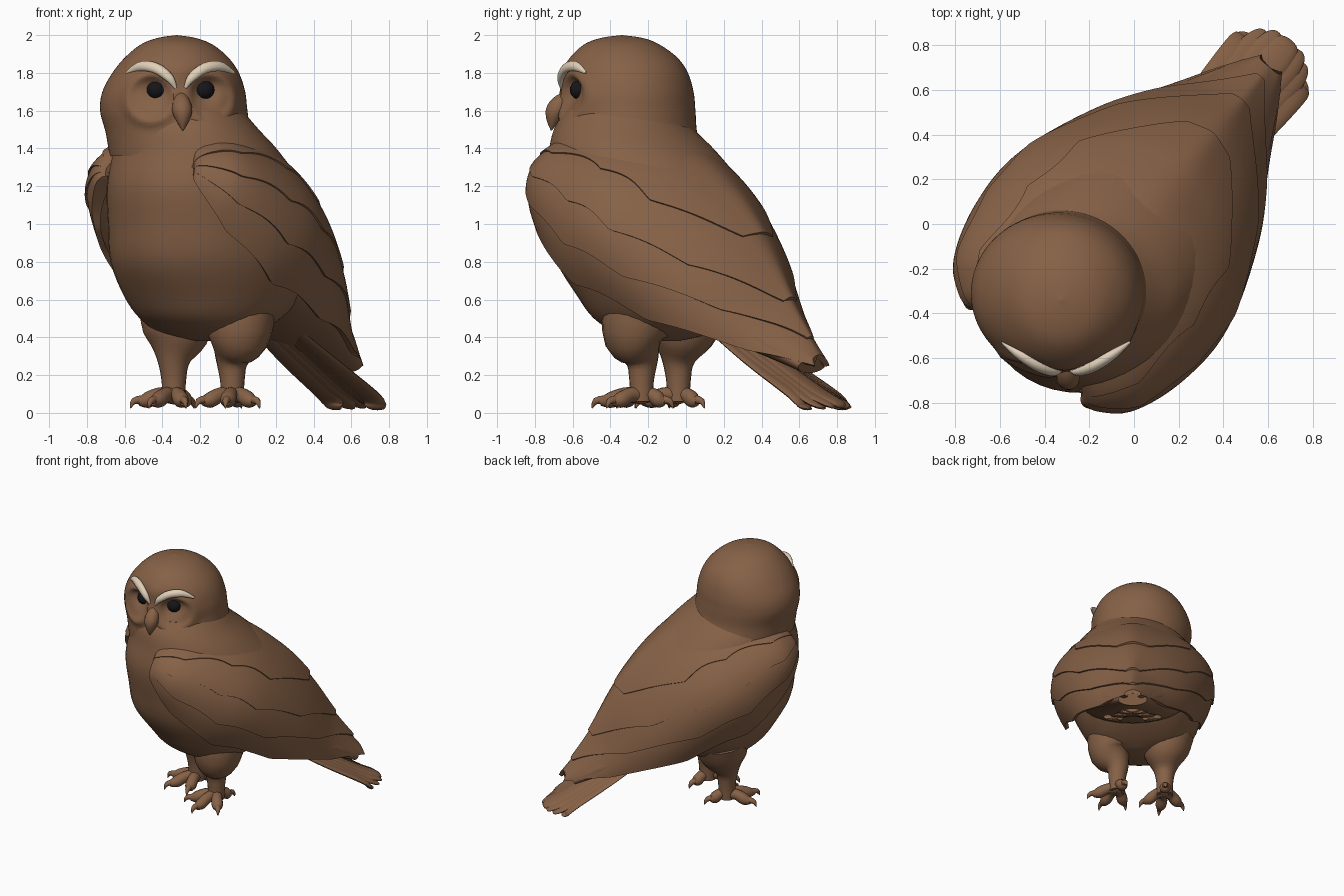
import bpy, bmesh, math
from mathutils import Vector, Matrix

if "Cube" in bpy.data.objects:
    bpy.data.objects.remove(bpy.data.objects["Cube"])

BODY = Matrix.Rotation(math.radians(-40), 4, 'Z') @ Matrix.Translation((0.01, 0, 0))
WORLD = Matrix.Identity(4)


def material(name, rgb):
    m = bpy.data.materials.new(name)
    m.diffuse_color = (*rgb, 1)
    m.use_nodes = True
    m.node_tree.nodes["Principled BSDF"].inputs["Base Color"].default_value = m.diffuse_color
    return m


BROWN = material("brown plumage", (0.24, 0.12, 0.062))
CREAM = material("cream brow", (0.75, 0.63, 0.48))
BLACK = material("black eye", (0.008, 0.008, 0.01))


def spline(pts, u):
    """Smooth interpolation through vectors, u in 0..1."""
    n = len(pts) - 1
    i = min(int(u * n), n - 1)
    f = u * n - i
    a, b, c, d = (pts[max(0, min(n, i + k))] for k in (-1, 0, 1, 2))
    return 0.5 * (2 * b + (c - a) * f + (2 * a - 5 * b + 4 * c - d) * f * f
                  + (3 * b - a - 3 * c + d) * f ** 3)


def loft(name, rings, mat=BROWN, matrix=WORLD, angle=45):
    """Skin closed rings of points and cap both ends."""
    bm = bmesh.new()
    vs = [[bm.verts.new(matrix @ Vector(p)) for p in r] for r in rings]
    n = len(vs[0])
    for a, b in zip(vs, vs[1:]):
        for i in range(n):
            j = (i + 1) % n
            bm.faces.new((a[i], a[j], b[j], b[i]))
    bm.faces.new(vs[0][::-1])
    bm.faces.new(vs[-1])
    bmesh.ops.recalc_face_normals(bm, faces=bm.faces)
    me = bpy.data.meshes.new(name)
    bm.to_mesh(me)
    bm.free()
    me.materials.append(mat)
    ob = bpy.data.objects.new(name, me)
    bpy.context.collection.objects.link(ob)
    bpy.ops.object.select_all(action='DESELECT')
    ob.select_set(True)
    bpy.context.view_layer.objects.active = ob
    bpy.ops.object.shade_smooth_by_angle(angle=math.radians(angle))
    return ob


def stack(sections, steps, n):
    """Horizontal ellipses from (z, cx, cy, rx, ry) sections."""
    secs = [Vector(s) for s in sections]
    rings = []
    for k in range(steps + 1):
        z, cx, cy, rx, ry = spline(secs, k / steps)
        rx, ry = max(rx, 0.004), max(ry, 0.004)
        rings.append([Vector((cx + rx * math.cos(a), cy + ry * math.sin(a), z))
                      for a in (2 * math.pi * i / n for i in range(n))])
    return rings


def tube(name, pts, radii, mat=BROWN, matrix=WORLD, flat=1.0, up=(0, 0, 1), steps=14, n=12):
    """Tapered tube along a smooth path, optionally flattened."""
    path = [Vector((*p, r)) for p, r in zip(pts, radii)]
    rings = []
    for k in range(steps + 1):
        u = k / steps
        q = spline(path, u)
        t = (spline(path, min(1, u + 0.01)) - spline(path, max(0, u - 0.01))).to_3d().normalized()
        side = t.cross(Vector(up)).normalized()
        nrm = side.cross(t)
        r = max(q[3], 0.003)
        rings.append([q.to_3d() + side * r * math.cos(a) + nrm * r * flat * math.sin(a)
                      for a in (2 * math.pi * i / n for i in range(n))])
    return loft(name, rings, mat, matrix)


# Body, leaning back from breast to rump
loft("body", stack([(0.38, -.04, -0.18, 0.08, 0.08), (0.42, -.05, -0.19, 0.27, 0.22), (0.50, -.05, -0.18, 0.37, 0.38),
                    (0.62, -.05, -0.16, 0.45, 0.50), (0.80, -.03, -0.18, 0.50, 0.60), (1.0, -.01, -0.21, 0.51, 0.61),
                    (1.2, 0, -0.285, 0.49, 0.56), (1.38, 0, -0.36, 0.44, 0.45), (1.5, 0, -0.42, 0.375, 0.37),
                    (1.6, 0, -0.44, 0.3, 0.3)], 36, 48), matrix=BODY)
tube("rump", [(0, -0.1, 0.78), (0, 0.25, 0.6), (0, 0.55, 0.45), (0, 0.88, 0.25)],
     [0.38, 0.4, 0.29, 0.11], matrix=BODY, flat=0.42, n=24)

# Head with hollowed facial discs around the eyes
head = stack([(1.36, -.28, -.3, .40, .40), (1.48, -.315, -.31, .385, .37), (1.6, -.34, -.31, .39, .36),
              (1.7, -.34, -.315, .378, .355), (1.8, -.33, -.325, .335, .335), (1.88, -.325, -.33, .275, .285),
              (1.95, -.325, -.34, .19, .2), (1.985, -.325, -.34, .1, .11), (2.0, -.325, -.34, 0, 0)], 56, 96)
EYES = (-0.433, -0.177)
for p in (p for r in head for p in r if p.y < -0.4):
    for ex in EYES:
        d = math.hypot(p.x - ex, p.z - 1.71)
        p.y += 0.07 * math.exp(-(d / 0.085) ** 2)
        d = math.hypot(p.x - ex - (ex + 0.305) * 0.25, p.z - 1.665)
        p.y -= 0.022 * math.exp(-((d - 0.125) / 0.025) ** 2)
loft("head", head, angle=60)

# Eyes, brows and beak
for s, ex, ey in zip((-1, 1), EYES, (-0.58, -0.565)):
    eye = [(1.71 + 0.05 * math.sin(a), ex, ey, 0.052 * math.cos(a), 0.05 * math.cos(a))
           for a in (math.pi * (i / 8 - 0.5) for i in range(9))]
    loft("eye", stack(eye, 12, 20), BLACK)
    tube("brow", [(-0.305 + s * x, y, z) for x, y, z in
                  ((0.025, -.66, 1.72), (0.06, -.663, 1.775), (0.13, -.635, 1.825), (0.21, -.585, 1.835),
                   (0.285, -.53, 1.80))],
         [0.008, 0.024, 0.029, 0.027, 0.008], CREAM, up=(0, -1, 0.3), flat=0.8)
tube("beak", [(-.3, -.62, 1.69), (-.3, -.655, 1.65), (-.295, -.69, 1.60), (-.293, -.705, 1.55), (-.292, -.713, 1.495)],
     [0.02, 0.045, 0.053, 0.036, 0.003], up=(0, 1, 0), n=14)

# Wing surface: lower edge, bulge and upper edge at stations from shoulder to tip
LOW = [Vector(p) for p in ((.33, -.79, 1.25), (.43, -.69, 1.02), (.505, -.45, .75), (.49, -.13, .59),
                           (.42, .3, .43), (.21, .72, .31), (.06, .95, .25))]
MID = [Vector(p) for p in ((.33, -.76, 1.33), (.49, -.59, 1.27), (.545, -.28, 1.15), (.53, .0, .98),
                           (.38, .36, .74), (.16, .71, .46), (.05, .93, .29))]
TOP = [Vector(p) for p in ((.26, -.7, 1.4), (.18, -.42, 1.47), (.04, 0, 1.40), (0, .31, 1.19),
                           (0, .53, .93), (0, .74, .58), (0, .93, .31))]


def wing_point(t, s):
    lo, mi, to = (spline(c, t) for c in (LOW, MID, TOP))
    ctrl = 2 * mi - (lo + to) / 2
    full = 0.3 * s * s * (1 - s) * math.sin(math.pi * min(1, t / 0.8))
    return lo * (1 - s) ** 2 + ctrl * 2 * s * (1 - s) + to * s * s + Vector((0.6, 0.55, 0.58)) * full


def wing_normal(t, s):
    t, s = min(max(t, 0.02), 0.98), min(max(s, 0.02), 0.98)
    dt = wing_point(t + 0.01, s) - wing_point(t - 0.01, s)
    ds = wing_point(t, s + 0.01) - wing_point(t, s - 0.01)
    return dt.cross(ds).normalized()


def wing_layer(name, start, end, lift, scallops):
    """A feather tier over both wings and the back, with a scalloped lower edge."""
    rings = []
    for k in range(71):
        f = (k / 70) ** 1.3
        t = f * end
        edge = start + (0.9 - start) * f ** 7 if start else 0
        edge = min(0.9, edge + 0.035 * abs(math.sin(math.pi * scallops * f)) * min(1, f * 4))
        front = max(0, 1 - t / 0.07)
        rise = lift * min(1, 0.2 + 5 * f) - 0.055 * (1 - math.sqrt(1 - front * front))
        thick = 0.03 + 0.09 * max(0, 1 - t / 0.2) * (1 - front)
        out, inn = [], []
        for i in range(19):
            s = edge + (1 - edge) * i / 18
            p, nrm = wing_point(t, s), wing_normal(t, s)
            out.append(p + nrm * rise)
            inn.append(p + nrm * (rise - thick))
        flip = [[Vector((-p.x, p.y, p.z)) for p in row] for row in (out, inn)]
        top, under = out + flip[0][::-1], inn + flip[1][::-1]
        # round off the ridge along the back
        for _ in range(10):
            for row in (top, under):
                row[11:27] = [(row[i - 1] + row[i] * 2 + row[i + 1]) / 4 for i in range(11, 27)]
        rings.append(top + under[::-1])
    loft(name, rings, matrix=BODY, angle=40)


wing_layer("flight_feathers", 0, 1.0, 0.0, 5)
wing_layer("secondary_feathers", 0.2, 0.93, 0.012, 5)
wing_layer("wing_coverts", 0.42, 0.82, 0.022, 5)
wing_layer("shoulder_feathers", 0.66, 0.66, 0.03, 4)

# Tail fan
for k in range(-3, 4):
    x, drop = 0.046 * k, 0.01 * abs(k)
    tip = 1.08 - 0.011 * k * k
    tube("tail_feather", [(x * 0.9, 0.33, 0.45 - drop), (x, 0.6, 0.29 - drop), (x * 1.05, 0.9, 0.12 - drop),
                          (x * 1.05, tip - 0.03, 0.055 - drop * 0.7), (x, tip, 0.03 - drop * 0.3)],
         [0.05, 0.07, 0.08, 0.062, 0.025], matrix=BODY, flat=0.25, steps=18)

# Legs and feet: three front toes and one hind toe, each with a claw
for (ax, ay), (tx, ty), heading in (((-0.03, -0.235), (0.0, -0.27), -8), ((-0.34, -0.04), (-0.325, -0.02), -30)):
    tube("leg", [(tx, ty + 0.03, 0.55), (tx, ty, 0.40), (ax, ay, 0.28), (ax, ay, 0.18), (ax, ay, 0.06)],
         [0.2, 0.17, 0.09, 0.066, 0.06], up=(0, 1, 0), n=20)
    for turn, size in ((-48, 0.19), (0, 0.22), (46, 0.19), (172, 0.13)):
        a = math.radians(heading + turn)
        dx, dy = math.sin(a), -math.cos(a)

        def at(r, z):
            return (ax + dx * r, ay + dy * r, z)
        tube("toe", [at(0, 0.09), at(size * 0.4, 0.095), at(size * 0.75, 0.068), at(size, 0.06)],
             [0.045, 0.04, 0.042, 0.022])
        tube("claw", [at(size * 0.88, 0.07), at(size + 0.025, 0.062), at(size + 0.045, 0.025)],
             [0.024, 0.018, 0.003], n=8, steps=6)
